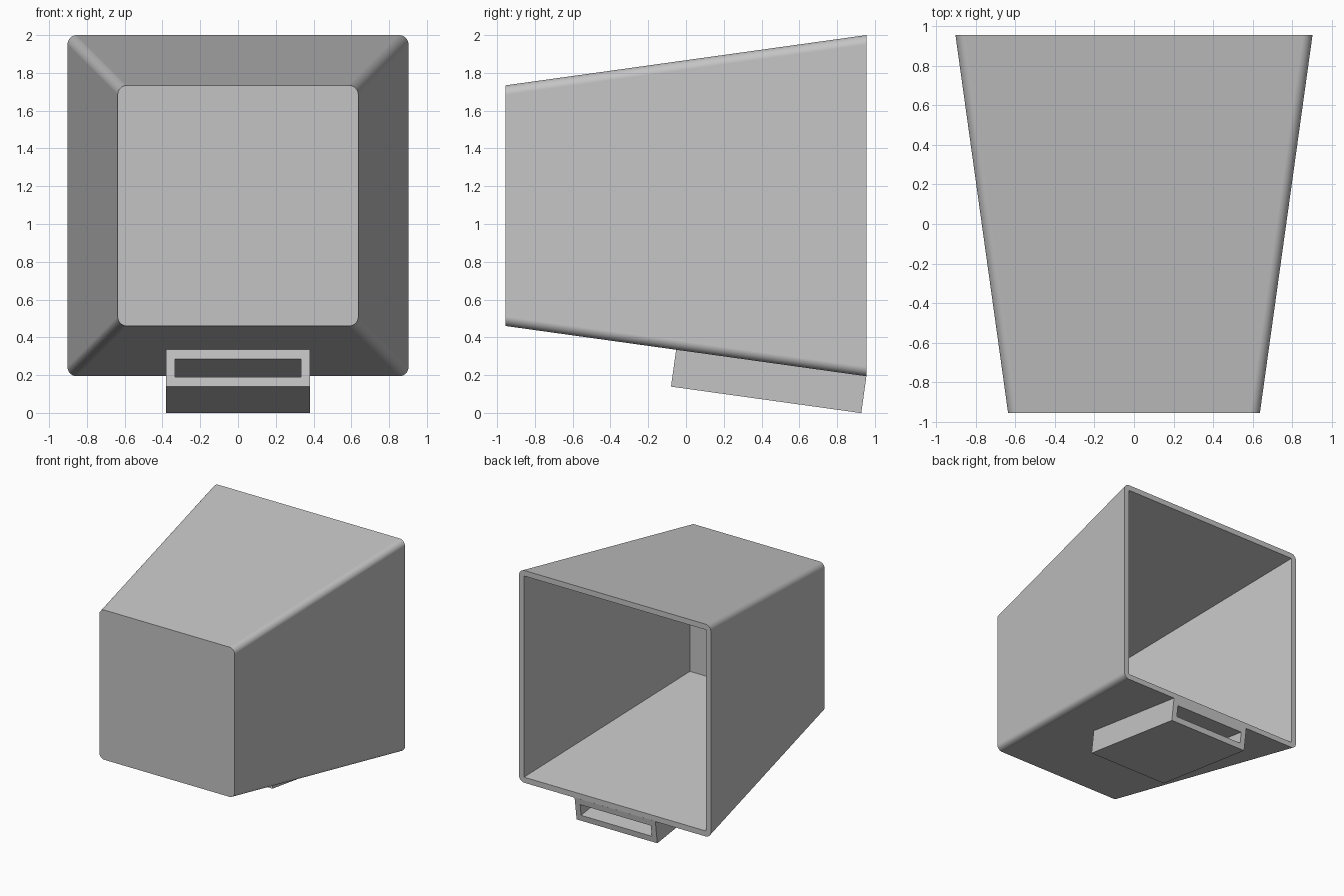
import bpy
import bmesh
import math
from mathutils import Matrix

cube = bpy.data.objects.get("Cube")
if cube:
    bpy.data.objects.remove(cube, do_unlink=True)

CENTRE_Z = 1.097
DEPTH = 0.955           # half length along y
FRONT, BACK = 0.637, 0.903
WALL = 0.047
CAVITY_Y = -0.905
ROUND = 0.05
STEPS = 8
SLOPE = (BACK - FRONT) / (2 * DEPTH)

# Single plastic colour
grey = bpy.data.materials.new("light grey plastic")
grey.use_nodes = True
colour = (0.55, 0.55, 0.55, 1)
grey.diffuse_color = colour
grey.node_tree.nodes["Principled BSDF"].inputs["Base Color"].default_value = colour


def finish(name, bm, matrix=Matrix()):
    bmesh.ops.recalc_face_normals(bm, faces=bm.faces)
    bm.transform(matrix)
    mesh = bpy.data.meshes.new(name)
    bm.to_mesh(mesh)
    bm.free()
    mesh.materials.append(grey)
    obj = bpy.data.objects.new(name, mesh)
    bpy.context.collection.objects.link(obj)
    return obj


def square_ring(bm, half, y, radius=0, steps=0):
    """Square loop in the xz plane; each corner has steps + 1 points."""
    ring = []
    for corner in range(4):
        middle = math.radians(45 + 90 * corner)
        sx = math.copysign(half - radius, math.cos(middle))
        sz = math.copysign(half - radius, math.sin(middle))
        for i in range(steps + 1):
            a = math.radians(90 * corner) + math.pi / 2 * i / max(steps, 1)
            ring.append(bm.verts.new((sx + radius * math.cos(a), y,
                                      CENTRE_Z + sz + radius * math.sin(a))))
    return ring


def join(bm, a, b):
    n = len(a)
    for i in range(n):
        k = (i + 1) % n
        bm.faces.new((a[i], a[k], b[k], b[i]))


# Tapered housing: rounded outside, sharp cornered cavity, open at the back
bm = bmesh.new()
outer_front = square_ring(bm, FRONT, -DEPTH, ROUND, STEPS)
outer_back = square_ring(bm, BACK, DEPTH, ROUND, STEPS)
inner_back = square_ring(bm, BACK - WALL, DEPTH)
inner_front = square_ring(bm, FRONT - WALL + SLOPE * (CAVITY_Y + DEPTH), CAVITY_Y)
bm.faces.new(outer_front)
join(bm, outer_front, outer_back)
join(bm, inner_back, inner_front)
bm.faces.new(inner_front)

# Rim: a fan at each corner and a strip along each side
count = len(outer_back)
for i in range(count):
    k = (i + 1) % count
    c, d = i // (STEPS + 1), k // (STEPS + 1)
    rim = [outer_back[i], outer_back[k], inner_back[d]]
    if c != d:
        rim.append(inner_back[c])
    bm.faces.new(rim)

housing = finish("housing", bm)
bpy.ops.object.select_all(action='DESELECT')
housing.select_set(True)
bpy.context.view_layer.objects.active = housing
bpy.ops.object.shade_smooth_by_angle(angle=math.radians(30))
weighted = housing.modifiers.new("even flats", 'WEIGHTED_NORMAL')
weighted.keep_sharp = True

# Mounting sleeve under the sloping floor, open at both ends
LENGTH = 1.017


def rectangle_ring(bm, half_x, low, high, y):
    return [bm.verts.new((x, y, z)) for x, z in
            ((half_x, high), (-half_x, high), (-half_x, low), (half_x, low))]


bm = bmesh.new()
rings = [rectangle_ring(bm, hx, low, high, y) for hx, low, high, y in (
    (0.38, -0.197, 0.002, -LENGTH), (0.38, -0.197, 0.002, 0),
    (0.333, -0.147, -0.05, 0), (0.333, -0.147, -0.05, -LENGTH))]
for i in range(4):
    join(bm, rings[i], rings[(i + 1) % 4])
place = (Matrix.Translation((0, DEPTH, CENTRE_Z - BACK))
         @ Matrix.Rotation(-math.atan(SLOPE), 4, 'X'))
finish("mounting_sleeve", bm, place)
